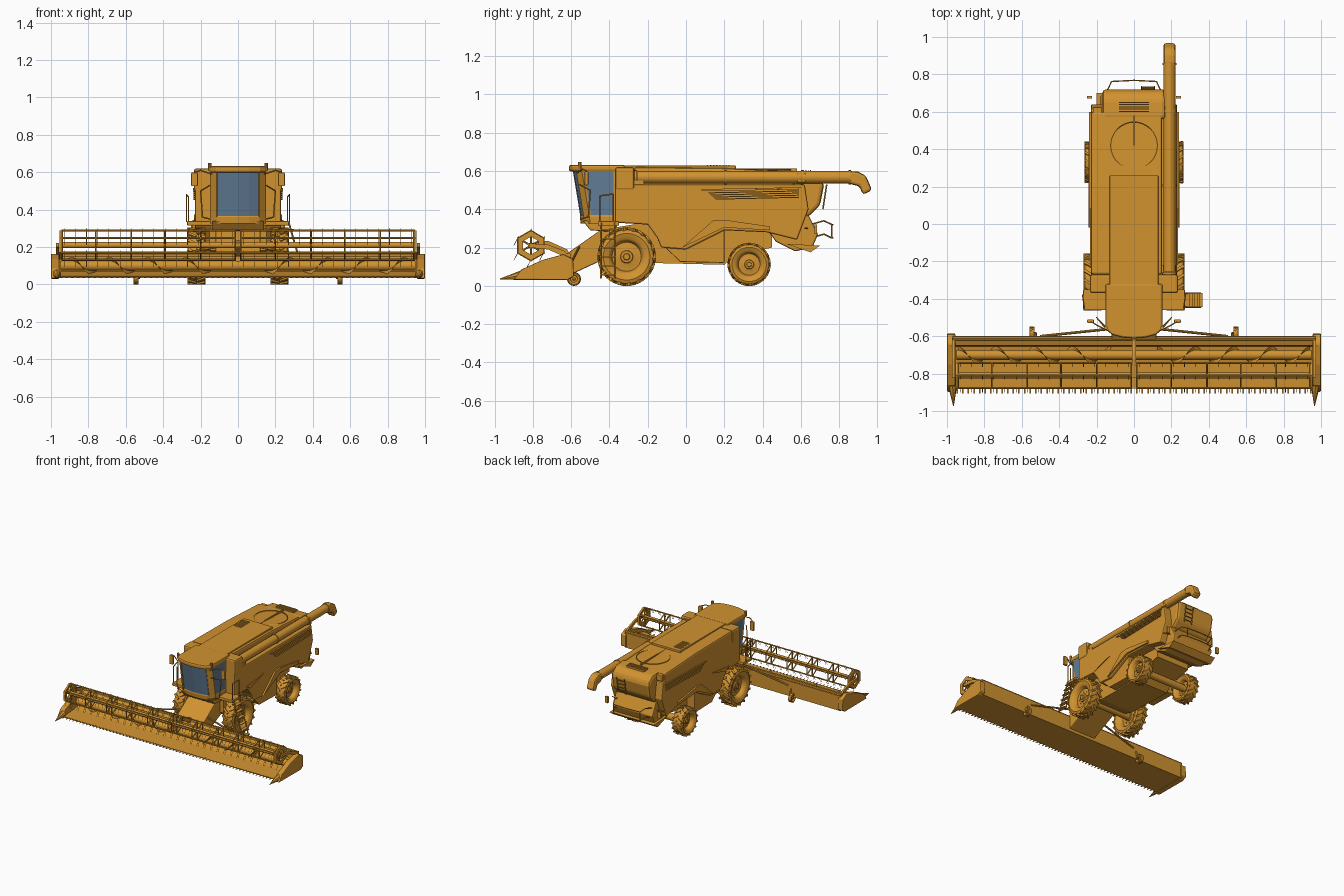
import bpy, bmesh, math
from mathutils import Vector, Matrix

if "Cube" in bpy.data.objects:
    bpy.data.objects.remove(bpy.data.objects["Cube"])


def material(name, rgb):
    m = bpy.data.materials.new(name)
    m.use_nodes = True
    m.diffuse_color = (*rgb, 1)
    m.node_tree.nodes["Principled BSDF"].inputs["Base Color"].default_value = (*rgb, 1)
    return m


PAINT = material("harvest_orange", (0.64, 0.29, 0.03))
GLASS = material("blue_glass", (0.12, 0.2, 0.3))


def finish(bm, name, smooth=False, bevel=0):
    bmesh.ops.recalc_face_normals(bm, faces=bm.faces)
    me = bpy.data.meshes.new(name)
    bm.to_mesh(me)
    bm.free()
    ob = bpy.data.objects.new(name, me)
    bpy.context.collection.objects.link(ob)
    me.materials.append(PAINT)
    me.materials.append(GLASS)
    if bevel:
        mod = ob.modifiers.new("Soft edges", "BEVEL")
        mod.width, mod.segments, mod.limit_method = bevel, 2, "ANGLE"
    if smooth:
        bpy.ops.object.select_all(action="DESELECT")
        ob.select_set(True)
        bpy.context.view_layer.objects.active = ob
        bpy.ops.object.shade_smooth_by_angle(angle=math.radians(35))
    return ob


def add_prism(bm, profile, x0, x1):
    # side profile of (y, z) points, extruded across x
    face = bm.faces.new([bm.verts.new((x0, y, z)) for y, z in profile])
    new = bmesh.ops.extrude_face_region(bm, geom=[face])["geom"]
    bmesh.ops.translate(bm, vec=(x1 - x0, 0, 0), verts=[g for g in new if isinstance(g, bmesh.types.BMVert)])


def prism(name, profile, x0, x1, bevel=0):
    bm = bmesh.new()
    add_prism(bm, profile, x0, x1)
    return finish(bm, name, bevel=bevel)


def rect(y0, y1, z0, z1):
    return [(y0, z0), (y1, z0), (y1, z1), (y0, z1)]


def box(name, x0, x1, y0, y1, z0, z1, bevel=0):
    return prism(name, rect(y0, y1, z0, z1), x0, x1, bevel)


def add_rod(bm, a, b, r, sides=8, r2=None):
    a, b = Vector(a), Vector(b)
    turn = (b - a).to_track_quat("Z", "Y").to_matrix().to_4x4()
    bmesh.ops.create_cone(bm, cap_ends=True, segments=sides, radius1=r, radius2=r if r2 is None else r2,
                          depth=(b - a).length, matrix=Matrix.Translation((a + b) / 2) @ turn)


def rods(name, paths, r, sides=8):
    bm = bmesh.new()
    for path in paths:
        for a, b in zip(path, path[1:]):
            add_rod(bm, a, b, r, sides)
    return finish(bm, name, True)


def flip(path, s):
    return [(s * x, y, z) for x, y, z in path]


# Wheels: turned tyre and rim with chevron lugs
def wheel(name, x, y, r, half, lugs):
    bm = bmesh.new()
    profile = [(0, .55), (.1, .55), (.12, .4), (.2, .38), (.22, .2), (.25, .16), (.5, .12), (.56, .7),
               (.62, .85), (.8, 1), (.92, .85), (.945, .55), (.945, 0)]
    pts = [(h, q) for q, h in profile] + [(-h, q) for q, h in reversed(profile[:-1])]
    verts = [bm.verts.new((h * half, 0, q * r)) for h, q in pts]
    edges = [bm.edges.new(p) for p in zip(verts, verts[1:])]
    bmesh.ops.spin(bm, geom=verts + edges, cent=(0, 0, 0), axis=(1, 0, 0), angle=math.tau,
                   steps=40, use_duplicate=False)
    bmesh.ops.remove_doubles(bm, verts=bm.verts, dist=1e-5)
    for i in range(lugs):
        for s in (-1, 1):
            a = math.tau * (i + (s > 0) / 2) / lugs
            lug = bmesh.ops.create_cube(bm, size=1)["verts"]
            bmesh.ops.transform(bm, verts=lug, matrix=Matrix.Rotation(a, 4, "X")
                                @ Matrix.Translation((s * half * .5, 0, r * .945))
                                @ Matrix.Rotation(s * .6, 4, "Z")
                                @ Matrix.Diagonal((half * 1.05, r * .1, r * .11, 1)))
    for i in range(8):
        a = math.tau * i / 8
        c = (r * .32 * math.cos(a), r * .32 * math.sin(a))
        add_rod(bm, (-half * .25, *c), (half * .25, *c), r * .03, 6)
    bmesh.ops.translate(bm, verts=bm.verts, vec=(x, y, r))
    finish(bm, name, True)


for s, side in ((1, "left"), (-1, "right")):
    wheel("front_wheel_" + side, s * .222, -.31, .152, .048, 18)
    wheel("rear_wheel_" + side, s * .22, .33, .112, .045, 16)
    wheel("header_gauge_wheel_" + side, s * .545, -.585, .036, .014, 12)
rods("axles", [[(-.2, -.31, .152), (.2, -.31, .152)], [(-.2, .33, .112), (.2, .33, .112)]], .028, 12)

# Main body and chassis
lower = [(-.37, .53), (-.37, .33), (-.2, .32), (-.15, .25), (-.13, .2), (0, .19), (.2, .29), (.42, .28), (.58, .24),
         (.64, .4), (.62, .53)]
prism("body_sides", lower, -.23, .23, .008)
prism("grain_tank", [(-.27, .5), (.6, .5), (.6, .595), (.2, .615), (-.27, .62)], -.23, .15, .012)
box("tank_front", -.235, .235, -.37, -.27, .5, .62, .012)
prism("chassis", [(-.4, .3), (-.4, .18), (-.2, .12), (.2, .11), (.26, .16), (.45, .2), (.45, .32), (-.1, .35)], -.15, .15)
prism("belly_panels", [(-.15, .24), (-.03, .125), (.2, .12), (.2, .29), (0, .22)], -.215, .215, .005)
prism("rear_hood", [(.56, .6), (.67, .59), (.71, .56), (.72, .52), (.7, .42), (.64, .36), (.56, .36)], -.17, .17, .02)
prism("straw_chopper", [(.42, .3), (.64, .37), (.69, .27), (.66, .2), (.57, .18), (.47, .23)], -.18, .18, .008)
prism("chopper_tray", [(.52, .22), (.7, .21), (.65, .175)], -.2, .2)
box("tank_lid", -.13, .13, -.33, .26, .6, .628, .004)
box("tank_lid_ridge", -.004, .004, .26, .58, .59, .612)

# Roof screen ring, slots and rear grate
ring = [(.125 * math.cos(a * math.tau / 32), .42 + .125 * math.sin(a * math.tau / 32), .606) for a in range(33)]
rods("roof_screen_ring", [ring], .004, 6)
bm = bmesh.new()
for i in range(8):
    y = .11 + i * .016
    add_prism(bm, rect(y, y + .006, .61, .632), -.115, -.05)
for i in range(5):
    y = .6 + i * .012
    add_prism(bm, rect(y, y + .005, .58, .606), -.08, .08)
finish(bm, "roof_slots")

# Side panels and slanted vent slats
for s, side in ((1, "left"), (-1, "right")):
    bm = bmesh.new()
    for i in range(5):
        z = .45 + i * .011
        add_prism(bm, [(.11 + (4 - i) * .012, z), (.59, z + .01), (.59, z + .015), (.1 + (4 - i) * .012, z + .005)],
                  s * .228, s * .238)
    add_prism(bm, [(.08, .505), (.6, .515), (.6, .51), (.08, .498)], s * .228, s * .24)
    finish(bm, "vent_slats_" + side)
    prism("rear_side_panel_" + side, [(-.02, .2), (.2, .305), (.44, .29), (.44, .31), (.2, .345), (.14, .34)],
          s * .225, s * .243)
    prism("side_crease_" + side, [(-.22, .35), (0, .375), (-.12, .34), (-.18, .32)], s * .225, s * .236)
    box("tail_light_" + side, s * .17, s * .22, .58, .625, .54, .59, .006)
    box("platform_" + side, s * .13, s * .272, -.46, -.35, .315, .338, .004)
    # Cab access rails, mirrors and beacons
    rods("cab_rails_" + side, [
        flip([(.265, -.45, .335), (.265, -.45, .47), (.275, -.38, .48), (.275, -.38, .335)], s),
        flip([(.15, -.55, .35), (.19, -.51, .36), (.2, -.5, .5), (.15, -.56, .53)], s),
        flip([(.14, -.57, .59), (.2, -.54, .61), (.232, -.52, .6)], s),
        flip([(.23, .62, .3), (.12, .65, .3)], s)], .004, 6)
    box("mirror_" + side, s * .215, s * .25, -.53, -.51, .525, .598, .005)
    box("rear_marker_" + side, s * .225, s * .25, .67, .685, .27, .32)
    rods("beacon_" + side, [[(s * .15, -.555, .61), (s * .15, -.555, .648)]], .01, 10)

# Unloading pipe with drooping spout
rods("unloading_pipe", [[(.19, -.255, .567), (.19, .86, .567)]], .033, 16)
rods("pipe_collars", [[(.19, y, .567), (.19, y + .012, .567)] for y in (-.27, .2, .6, .85)], .037, 16)
prism("pipe_spout", [(.85, .6), (.9, .596), (.94, .575), (.972, .5), (.925, .475), (.905, .52), (.85, .534)],
      .158, .222, .014)
box("pipe_support", .15, .225, -.3, -.22, .5, .55)

# Cab: curved plan, leaning forward, with inset panes
plan = [(.15, -.37), (.15, -.5), (.115, -.53), (.06, -.545), (0, -.55)]
plan += [(-x, y) for x, y in reversed(plan[:-1])]
bm = bmesh.new()
levels = [[bm.verts.new((x, y - (.045 * f if y < -.4 else 0), z)) for x, y in plan]
          for z, f in ((.325, 0), (.36, .1), (.605, 1))]
front, sides = [], []
for k in range(2):
    for i in range(len(plan)):
        j = (i + 1) % len(plan)
        f = bm.faces.new((levels[k][i], levels[k][j], levels[k + 1][j], levels[k + 1][i]))
        if k == 1 and 2 <= i <= 5:
            front.append(f)
        elif k == 1 and i in (0, 7):
            sides.append(f)
bm.faces.new(levels[0])
bm.faces.new(levels[2])
bmesh.ops.recalc_face_normals(bm, faces=bm.faces)
bmesh.ops.inset_region(bm, faces=front, thickness=.006, depth=-.003)
bmesh.ops.inset_individual(bm, faces=sides, thickness=.014, depth=-.003)
for f in front + sides:
    f.material_index = 1
finish(bm, "cab")
bm = bmesh.new()
roof = bm.faces.new([bm.verts.new((x * 1.02, y - (.062 if y < -.4 else -.05), .598)) for x, y in plan])
new = bmesh.ops.extrude_face_region(bm, geom=[roof])["geom"]
bmesh.ops.translate(bm, verts=[v for v in new if isinstance(v, bmesh.types.BMVert)], vec=(0, 0, .034))
finish(bm, "cab_roof", bevel=.01)
prism("cab_base", [(-.54, .34), (-.36, .34), (-.36, .28), (-.5, .29)], -.14, .14, .005)

# Boarding ladder
bm = bmesh.new()
for y in (-.445, -.37):
    add_rod(bm, (.27, y, .335), (.355, y, .04), .005)
for i in range(6):
    x, z = .285 + i * .0135, .29 - i * .047
    add_prism(bm, rect(-.445, -.37, z, z + .006), x - .012, x + .014)
finish(bm, "boarding_ladder")

# Rear guard rail
rods("rear_guard_rail", [[(s * .16, .65, z), (s * .14, .72, z + .02), (s * .12, .762, z), (0, .768, z)]
                         for s in (-1, 1) for z in (.25, .32)]
     + [[(s * .12, .762, .25), (s * .12, .762, .32)] for s in (-1, 1)], .004, 6)
rods("rear_ladder", [[(x, .715, .4), (x, .735, .53)] for x in (.04, .11)]
     + [[(.04, .717 + i * .005, .42 + i * .03), (.11, .717 + i * .005, .42 + i * .03)] for i in range(4)], .004, 6)

# Feeder house
prism("feeder_house", [(-.62, .05), (-.62, .17), (-.52, .24), (-.42, .31), (-.36, .3), (-.36, .17)], -.12, .12, .006)
for s, side in ((1, "left"), (-1, "right")):
    rods("lift_strut_" + side, [[(s * .5, -.6, .12), (s * .12, -.56, .2)]], .007)
    rods("gauge_arm_" + side, [[(s * .525, -.6, .1), (s * .525, -.585, .036), (s * .56, -.585, .036)]], .007)

# Header trough and pointed end dividers
prism("header_trough", [(-.88, .035), (-.6, .035), (-.6, .155), (-.615, .165), (-.65, .15), (-.655, .07), (-.74, .05),
                        (-.88, .042)], -.97, .97)
rods("header_top_beam", [[(-.97, -.612, .16), (.97, -.612, .16)]], .012, 8)
for s, side in ((1, "left"), (-1, "right")):
    prism("crop_divider_" + side, [(-.9, .032), (-.86, .085), (-.75, .135), (-.64, .165), (-.59, .14), (-.585, .05),
                                   (-.62, .03)], s * .955, s * 1.0, .006)
    bm = bmesh.new()
    add_rod(bm, (s * .97, -.86, .055), (s * .965, -.972, .036), .025, 8, .002)
    finish(bm, "divider_point_" + side)
bm = bmesh.new()
for i in range(64):
    x = -.945 + i * .03
    add_prism(bm, [(-.87, .036), (-.87, .043), (-.905, .039)], x - .004, x + .004)
finish(bm, "cutter_fingers")

# Crop auger with opposed spiral flights
bm = bmesh.new()
add_rod(bm, (-.95, -.7, .1), (.95, -.7, .1), .026, 16)
for s in (-1, 1):
    rows = []
    for i in range(97):
        a = i / 24 * math.tau
        rows.append([bm.verts.new((s * (.94 - i * .0085), -.7 + r * math.cos(a), .1 + r * math.sin(a)))
                     for r in (.022, .046)])
    for p, q in zip(rows, rows[1:]):
        bm.faces.new((p[0], p[1], q[1], q[0]))
finish(bm, "crop_auger", True)

# Reel: two halves with six tined bars, star spiders and end plates
CY, CZ, R = -.81, .21, .078
corners = [(CY + R * math.cos(math.radians(60 * k + 30)), CZ + R * math.sin(math.radians(60 * k + 30)))
           for k in range(6)]
for s, side in ((1, "left"), (-1, "right")):
    bm = bmesh.new()
    add_rod(bm, (s * .012, CY, CZ), (s * .95, CY, CZ), .016, 12)
    for y, z in corners:
        add_rod(bm, (s * .012, y, z), (s * .945, y, z), .0055, 6)
        for i in range(16):
            x = s * (.03 + i * .06)
            add_rod(bm, (x, y + .003, z + .01), (x, y - .022, z - .038), .0016, 4)
    for x in (.015, .2, .39, .57, .76, .94):
        for k, (y, z) in enumerate(corners):
            add_rod(bm, (s * x, CY, CZ), (s * x, y, z), .005, 6)
            add_rod(bm, (s * x, y, z), (s * x, *corners[k - 1]), .004, 6)
    finish(bm, "reel_" + side, True)
    bm = bmesh.new()
    for k, c in enumerate(corners):
        d = corners[k - 1]
        inner = [(CY + (y - CY) * .6, CZ + (z - CZ) * .6) for y, z in (d, c)]
        add_prism(bm, [c, d, *inner], s * .945, s * .955)
    finish(bm, "reel_end_ring_" + side)
    prism("reel_arm_" + side, [(-.82, .2), (-.82, .222), (-.72, .215), (-.64, .185), (-.6, .15), (-.63, .15),
                               (-.72, .19)], s * .957, s * .972)
prism("reel_center_arm", [(-.82, .2), (-.82, .222), (-.72, .235), (-.62, .19), (-.6, .15), (-.63, .15), (-.72, .205)],
      -.01, .01)
